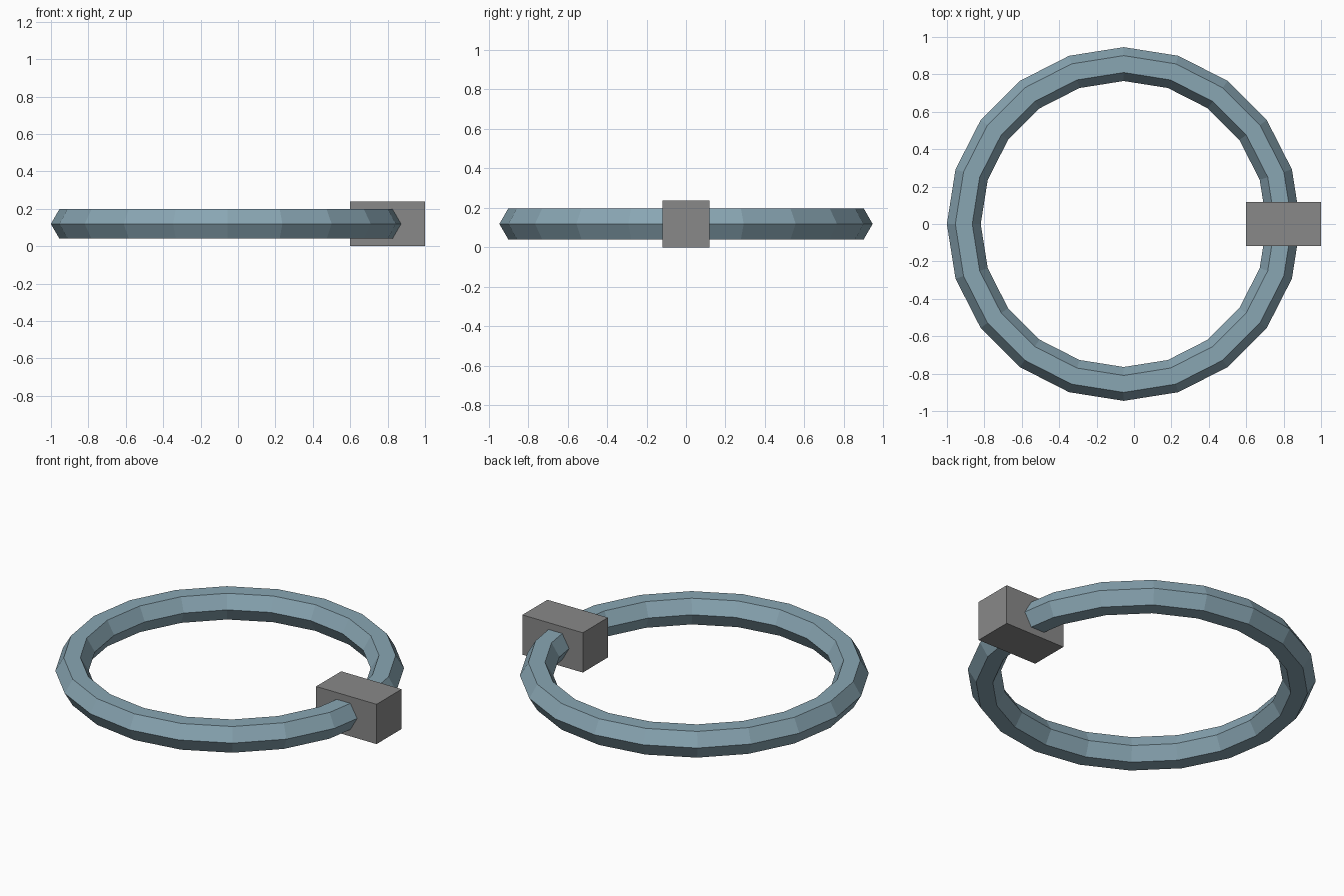
import bpy, bmesh, math
from mathutils import Vector

if "Cube" in bpy.data.objects:
    bpy.data.objects.remove(bpy.data.objects["Cube"])

MID_Z = 0.119          # height of ring and block centre
RING_X = -0.055        # ring centre
MAJOR, MINOR = 0.855, 0.0905


def material(name, rgb):
    m = bpy.data.materials.new(name)
    m.diffuse_color = (*rgb, 1.0)
    m.use_nodes = True
    m.node_tree.nodes["Principled BSDF"].inputs["Base Color"].default_value = m.diffuse_color
    return m


def add_object(name, bm, mat):
    bmesh.ops.recalc_face_normals(bm, faces=bm.faces)
    mesh = bpy.data.meshes.new(name)
    bm.to_mesh(mesh)
    bm.free()
    mesh.materials.append(mat)
    ob = bpy.data.objects.new(name, mesh)
    bpy.context.collection.objects.link(ob)
    return ob


blue = material("steel blue", (0.25, 0.38, 0.45))
grey = material("mid grey", (0.25, 0.25, 0.25))

# Ring: 20 segments around, six-sided flat-shaded tube
SEG, SIDES = 20, 6
bm = bmesh.new()
loops = []
for i in range(SEG):
    a = math.tau * i / SEG
    loop = []
    for j in range(SIDES):
        b = math.tau * j / SIDES
        r = MAJOR + MINOR * math.cos(b)
        loop.append(bm.verts.new((RING_X + r * math.cos(a), r * math.sin(a),
                                  MID_Z + MINOR * math.sin(b))))
    loops.append(loop)
for i in range(SEG):
    p, q = loops[i], loops[(i + 1) % SEG]
    for j in range(SIDES):
        k = (j + 1) % SIDES
        bm.faces.new((p[j], q[j], q[k], p[k]))
add_object("ring", bm, blue)

# Block clasped around the ring on the right side
bm = bmesh.new()
bmesh.ops.create_cube(bm, size=1.0)
bmesh.ops.scale(bm, vec=Vector((0.4, 0.237, 2 * MID_Z)), verts=bm.verts)
bmesh.ops.translate(bm, vec=Vector((0.8, 0, MID_Z)), verts=bm.verts)
add_object("clasp_block", bm, grey)
